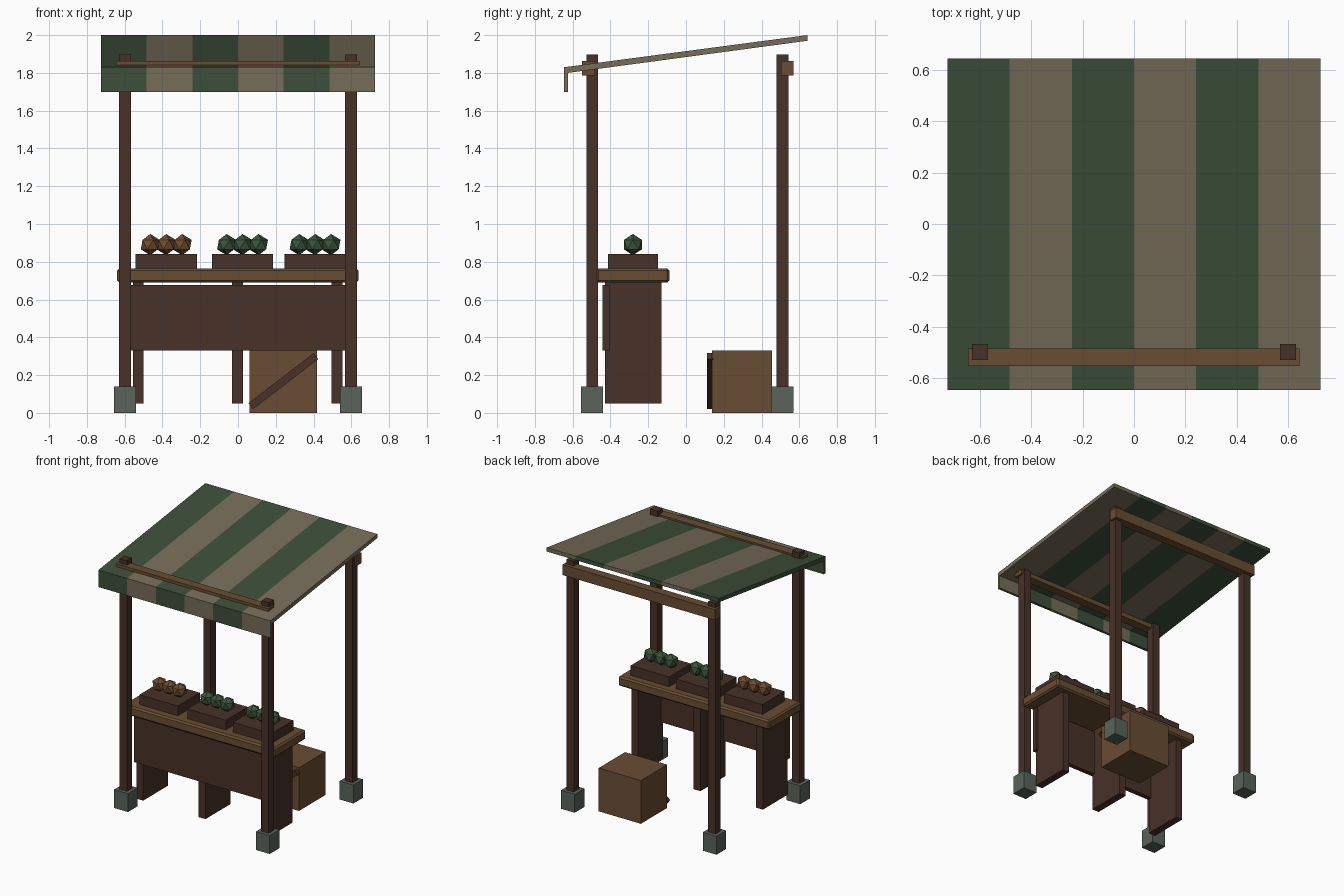
import bpy, bmesh, math
from mathutils import Vector

if "Cube" in bpy.data.objects:
    bpy.data.objects.remove(bpy.data.objects["Cube"])


def mat(name, rgb):
    m = bpy.data.materials.new(name)
    m.diffuse_color = (*rgb, 1)
    m.use_nodes = True
    m.node_tree.nodes["Principled BSDF"].inputs["Base Color"].default_value = m.diffuse_color
    return m


GREEN = mat("canvas green", (0.046, 0.078, 0.041))
TAN = mat("canvas tan", (0.180, 0.152, 0.100))
WOOD = mat("light wood", (0.141, 0.075, 0.033))
DARK = mat("dark wood", (0.064, 0.031, 0.021))
STONE = mat("grey stone", (0.100, 0.125, 0.103))
LEAF = mat("green produce", (0.046, 0.090, 0.046))
ROOT = mat("brown produce", (0.155, 0.072, 0.030))


def finish(name, bm, *mats):
    bmesh.ops.recalc_face_normals(bm, faces=bm.faces)
    me = bpy.data.meshes.new(name)
    bm.to_mesh(me)
    bm.free()
    for m in mats:
        me.materials.append(m)
    ob = bpy.data.objects.new(name, me)
    bpy.context.collection.objects.link(ob)
    return ob


def box(name, m, x, y, z):
    """Box given as (min, max) on each axis."""
    bm = bmesh.new()
    bmesh.ops.create_cube(bm, size=1)
    for v in bm.verts:
        v.co = Vector([(a + b) / 2 + c * (b - a) for (a, b), c in zip((x, y, z), v.co)])
    return finish(name, bm, m)


# Striped canopy with front valance: side profile swept over six stripes
profile = [(-0.645, 1.70), (-0.625, 1.70), (-0.625, 1.80),
           (0.643, 1.97), (0.643, 2.0), (-0.645, 1.83)]
bm = bmesh.new()
W, N = 0.725, 6
rings = [[bm.verts.new((-W + 2 * W * i / N, y, z)) for y, z in profile] for i in range(N + 1)]
for i in range(N):
    for k in range(len(profile)):
        j = (k + 1) % len(profile)
        f = bm.faces.new((rings[i][k], rings[i][j], rings[i + 1][j], rings[i + 1][k]))
        f.material_index = i % 2
for ring, idx in ((rings[0], 0), (rings[-1], 1)):
    # split each end into roof edge and valance edge
    for loop in ((0, 1, 2, 5), (2, 3, 4, 5)):
        bm.faces.new([ring[k] for k in loop]).material_index = idx
finish("canopy", bm, GREEN, TAN)

# Posts on stone feet
for side, sx in (("left", -0.598), ("right", 0.598)):
    for end, cy in (("front", -0.497), ("back", 0.511)):
        box(f"{end}_{side}_post", DARK, (sx - 0.031, sx + 0.031), (cy - 0.031, cy + 0.031), (0.10, 1.897))
        box(f"{end}_{side}_foot", STONE, (sx - 0.058, sx + 0.058), (cy - 0.058, cy + 0.058), (0, 0.14))

# Cross beams
box("front_beam", WOOD, (-0.645, 0.643), (-0.551, -0.483), (1.785, 1.864))
box("back_beam", WOOD, (-0.645, 0.643), (0.503, 0.569), (1.785, 1.864))

# Counter with bevelled top, front panel and slab legs
top = box("counter_top", WOOD, (-0.64, 0.637), (-0.475, -0.088), (0.69, 0.765))
bev = top.modifiers.new("bevel", "BEVEL")
bev.width, bev.segments = 0.012, 1
box("counter_panel", DARK, (-0.57, 0.57), (-0.441, -0.405), (0.33, 0.678))
for side, cx in (("left", -0.528), ("middle", -0.002), ("right", 0.523)):
    box(f"counter_{side}_leg", DARK, (cx - 0.029, cx + 0.029), (-0.43, -0.13), (0.05, 0.70))

# Trays with three pieces of faceted produce each
for side, cx, m in (("left", -0.38, ROOT), ("middle", 0.024, LEAF), ("right", 0.408, LEAF)):
    box(f"{side}_tray", DARK, (cx - 0.162, cx + 0.162), (-0.413, -0.148), (0.76, 0.84))
    for i in (-1, 0, 1):
        bm = bmesh.new()
        bmesh.ops.create_icosphere(bm, subdivisions=1, radius=0.056)
        bmesh.ops.translate(bm, verts=bm.verts, vec=(cx + i * 0.0845, -0.281, 0.891))
        finish(f"{side}_produce_{i + 2}", bm, m)

# Crate behind the counter with a diagonal brace
box("crate", WOOD, (0.062, 0.418), (0.138, 0.455), (0, 0.33))
brace = box("crate_brace", DARK, (-0.2175, 0.2175), (-0.016, 0.016), (-0.02, 0.02))
brace.location = (0.24, 0.126, 0.168)
brace.rotation_euler = (0, -math.radians(37.5), 0)
